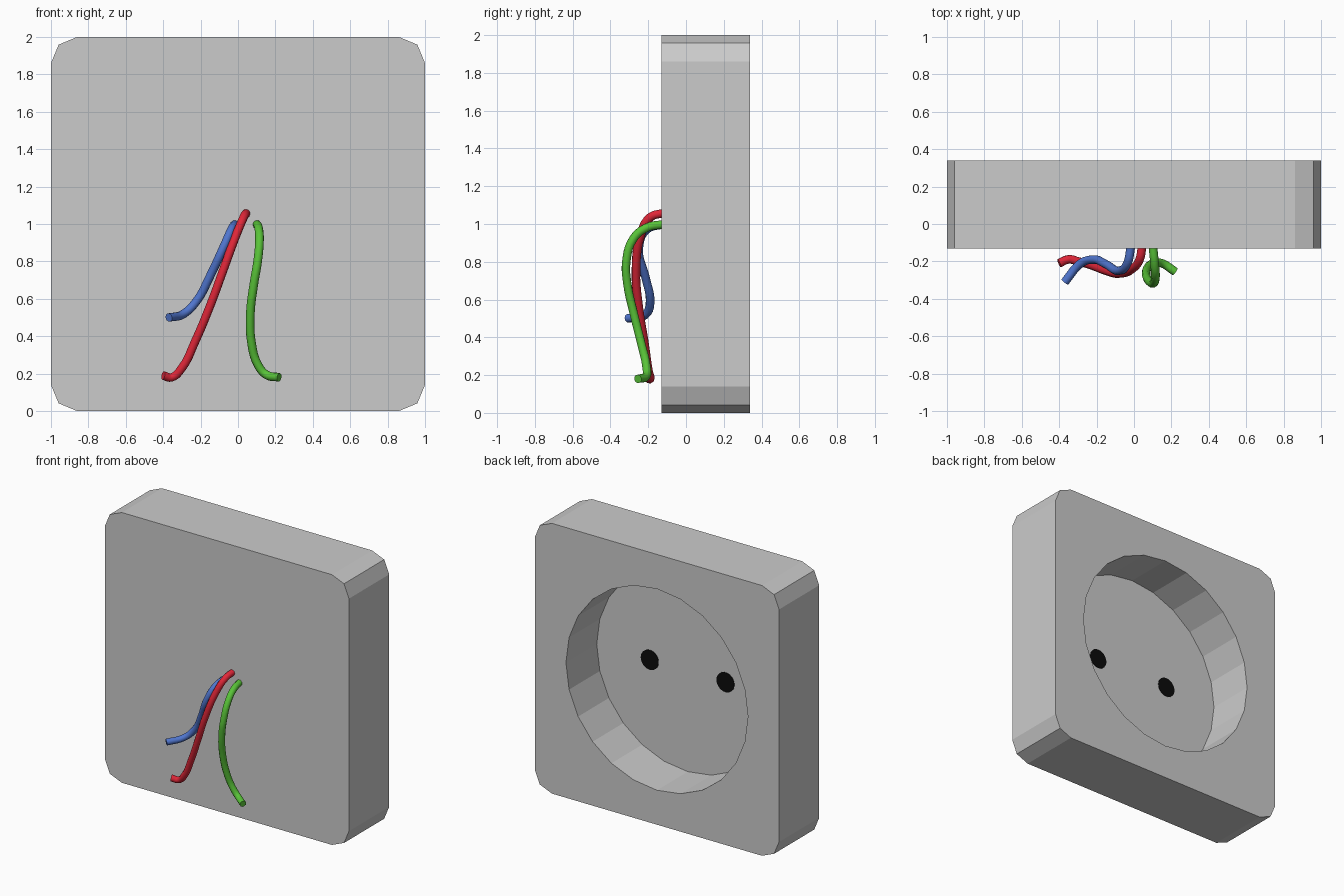
import bpy, bmesh, math
from mathutils import Matrix, Vector

if "Cube" in bpy.data.objects:
    bpy.data.objects.remove(bpy.data.objects["Cube"])

FRONT, BACK = -0.13, 0.34      # body extents in y
FLOOR = BACK - 0.36            # depth of the round recess
CENTRE_Z = 1.0


def material(name, rgb):
    m = bpy.data.materials.new(name)
    m.diffuse_color = (*rgb, 1)
    m.use_nodes = True
    m.node_tree.nodes["Principled BSDF"].inputs["Base Color"].default_value = m.diffuse_color
    return m


def add_mesh(name, bm):
    bmesh.ops.recalc_face_normals(bm, faces=bm.faces)
    me = bpy.data.meshes.new(name)
    bm.to_mesh(me)
    bm.free()
    ob = bpy.data.objects.new(name, me)
    bpy.context.collection.objects.link(ob)
    return ob


def prism(name, outline, y0, y1):
    """Extrude an (x, z) outline along y."""
    bm = bmesh.new()
    face = bm.faces.new([bm.verts.new((x, y0, z)) for x, z in outline])
    ext = bmesh.ops.extrude_face_region(bm, geom=[face])
    verts = [g for g in ext["geom"] if isinstance(g, bmesh.types.BMVert)]
    bmesh.ops.translate(bm, verts=verts, vec=(0, y1 - y0, 0))
    return add_mesh(name, bm)


def circle(r, n, x=0.0):
    return [(x + r * math.cos(2 * math.pi * i / n),
             CENTRE_Z + r * math.sin(2 * math.pi * i / n)) for i in range(n)]


def wire(name, rgb, points):
    """Round tube running smoothly through the points."""
    cu = bpy.data.curves.new(name, "CURVE")
    cu.dimensions = "3D"
    cu.bevel_depth = 0.023
    cu.bevel_resolution = 3
    cu.resolution_u = 5
    cu.use_fill_caps = True
    sp = cu.splines.new("BEZIER")
    sp.bezier_points.add(len(points) - 1)
    for bp, p in zip(sp.bezier_points, points):
        bp.co = p
        bp.handle_left_type = bp.handle_right_type = "AUTO"
    cu.materials.append(material(name + "_colour", rgb))
    ob = bpy.data.objects.new(name, cu)
    bpy.context.collection.objects.link(ob)
    bpy.ops.object.select_all(action="DESELECT")
    ob.select_set(True)
    bpy.context.view_layer.objects.active = ob
    bpy.ops.object.convert(target="MESH")
    bpy.ops.object.shade_smooth_by_angle(angle=math.radians(50))


# Square body with two-step rounded corners
R = 0.14
outline = []
for k in range(4):
    for s in range(3):
        a = k * math.pi / 2 + s * math.pi / 4
        cx = (1 - R) * (1 if k in (0, 3) else -1)
        cz = (1 - R) * (1 if k in (0, 1) else -1)
        outline.append((cx + R * math.cos(a), CENTRE_Z + cz + R * math.sin(a)))
body = prism("socket_body", outline, FRONT, BACK)

# Round plug recess cut into the back
cutter = prism("recess_cutter", circle(0.745, 24), FLOOR, BACK + 0.1)
cutter.hide_render = True
mod = body.modifiers.new("recess", "BOOLEAN")
mod.operation = "DIFFERENCE"
mod.solver = "EXACT"
mod.object = cutter
bpy.context.view_layer.objects.active = body
bpy.ops.object.modifier_apply(modifier=mod.name)
bpy.data.objects.remove(cutter)

# Two dark pin holes on the recess floor
black = material("pin_hole_black", (0.003, 0.003, 0.003))
for side, x in (("left", -0.31), ("right", 0.31)):
    hole = prism("pin_hole_" + side, circle(0.073, 24, x), FLOOR - 0.02, FLOOR + 0.003)
    hole.data.materials.append(black)

# Three loose wires leaving the front
wire("red_wire", (0.75, 0.02, 0.04), [
    (0.045, -0.11, 1.06), (0.03, -0.19, 1.035), (-0.01, -0.24, 0.94),
    (-0.08, -0.265, 0.75), (-0.15, -0.25, 0.56), (-0.23, -0.22, 0.37),
    (-0.30, -0.20, 0.23), (-0.355, -0.19, 0.18), (-0.40, -0.21, 0.19)])
wire("blue_wire", (0.08, 0.18, 0.62), [
    (-0.015, -0.11, 1.0), (-0.035, -0.21, 0.97), (-0.08, -0.25, 0.87),
    (-0.15, -0.215, 0.72), (-0.22, -0.19, 0.59), (-0.29, -0.215, 0.52),
    (-0.37, -0.31, 0.50)])
wire("green_wire", (0.10, 0.55, 0.04), [
    (0.10, -0.11, 1.0), (0.11, -0.21, 0.98), (0.115, -0.28, 0.92),
    (0.105, -0.316, 0.80), (0.085, -0.31, 0.68), (0.066, -0.275, 0.52),
    (0.073, -0.235, 0.36), (0.105, -0.21, 0.25), (0.15, -0.21, 0.195),
    (0.22, -0.255, 0.18)])
